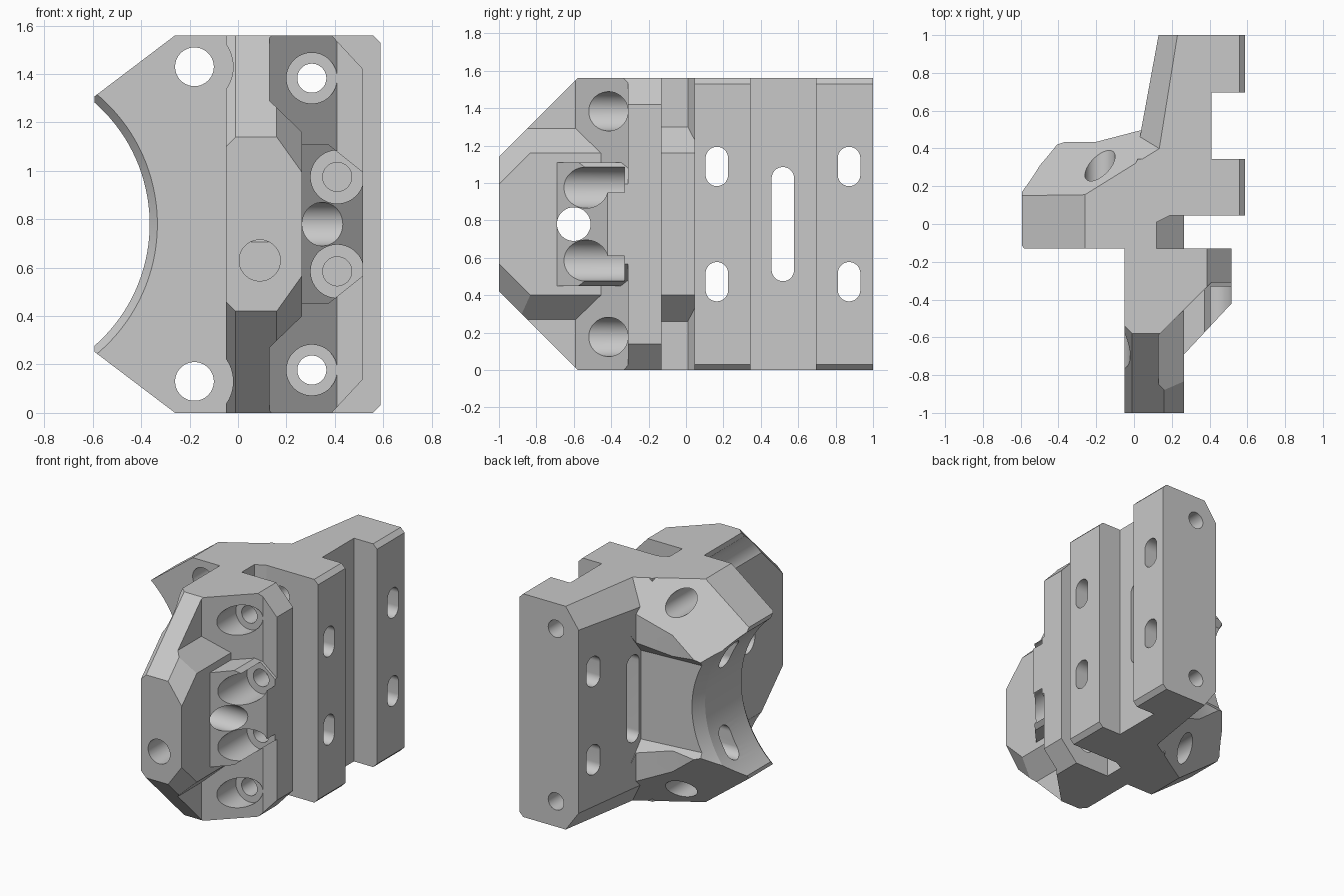
import bpy, bmesh, math
from mathutils import Vector, Matrix

cube = bpy.data.objects.get("Cube")
if cube:
    bpy.data.objects.remove(cube, do_unlink=True)

H = 1.56
MID = H / 2
grey = bpy.data.materials.new("light_grey")
grey.use_nodes = True
grey.diffuse_color = (0.58, 0.58, 0.58, 1)
grey.node_tree.nodes["Principled BSDF"].inputs["Base Color"].default_value = (0.58, 0.58, 0.58, 1)


def to_object(bm, name):
    bmesh.ops.recalc_face_normals(bm, faces=bm.faces)
    mesh = bpy.data.meshes.new(name)
    bm.to_mesh(mesh)
    bm.free()
    mesh.materials.append(grey)
    ob = bpy.data.objects.new(name, mesh)
    bpy.context.collection.objects.link(ob)
    return ob


def prism(name, points, lo, hi, axis="z", planes=()):
    """Extrude a profile along an axis, then trim it by planes mirrored about mid height."""
    place = {"z": lambda a, b, t: (a, b, t),
             "y": lambda a, b, t: (a, t, b),
             "x": lambda a, b, t: (t, a, b)}[axis]
    bm = bmesh.new()
    face = bm.faces.new([bm.verts.new(place(a, b, lo)) for a, b in points])
    ext = bmesh.ops.extrude_face_region(bm, geom=[face])
    moved = [g for g in ext["geom"] if isinstance(g, bmesh.types.BMVert)]
    bmesh.ops.translate(bm, verts=moved, vec=place(0, 0, hi - lo))
    bmesh.ops.recalc_face_normals(bm, faces=bm.faces)
    for co, no in planes:
        for flip in (False, True):
            c, n = Vector(co), Vector(no)
            if flip:
                c.z, n.z = H - c.z, -n.z
            bmesh.ops.bisect_plane(bm, geom=bm.verts[:] + bm.edges[:] + bm.faces[:],
                                   plane_co=c, plane_no=n, clear_outer=True)
            rim = [e for e in bm.edges if e.is_boundary]
            if rim:
                bmesh.ops.holes_fill(bm, edges=rim, sides=0)
    return to_object(bm, name)


def round_y(x, z, profile, segments=48):
    """Solid turned about a line along y; the profile lists (radius, y)."""
    bm = bmesh.new()
    rings = []
    for r, y in profile:
        ring = []
        for i in range(segments):
            a = math.tau * (i + 0.5) / segments
            ring.append(bm.verts.new((x + r * math.cos(a), y, z + r * math.sin(a))))
        rings.append(ring)
    for low, high in zip(rings, rings[1:]):
        for i in range(segments):
            j = (i + 1) % segments
            bm.faces.new((low[i], low[j], high[j], high[i]))
    bm.faces.new(rings[0])
    bm.faces.new(rings[-1])
    return to_object(bm, "hole_cutter")


def slot_x(y, z, r, half=0.0):
    """Rounded slot running right through along x."""
    pts = []
    for i in range(50):
        end, step = divmod(i, 25)
        a = math.pi * (end + step / 24)
        if half == 0 and step == 24:
            continue
        pts.append((y + r * math.cos(a), z + r * math.sin(a) + (half if end == 0 else -half)))
    return prism("slot_cutter", pts, -0.9, 0.9, "x")


def combine(target, other, operation):
    mod = target.modifiers.new("combine", "BOOLEAN")
    mod.operation, mod.solver, mod.object = operation, "EXACT", other
    bpy.context.view_layer.objects.active = target
    bpy.ops.object.modifier_apply(modifier=mod.name)
    bpy.data.objects.remove(other, do_unlink=True)


# Trim planes
nose = [((0, -1, 1.14), (0, -1, 1)), ((-0.05, -1, 1.10), (-1, -1, 1))]
nose_side = [((0.16, -1, 1.14), (0.14, -0.10, 0.10))]
clamp_corner = [((0.517, 0, 1.42), (0.14, 0, 0.13))]
block_corner = [((0.41, 0, 1.08), (0.08, 0, 0.10))]
rail_corner = [((0.588, 0, 1.53), (1, 0, 1))]
edge_a, edge_b, edge_c = Vector((0.23, 1, H)), Vector((0.15, 0.5, H)), Vector((0.13, 1, 1.42))
arm_no = (edge_b - edge_a).cross(edge_c - edge_a)
if arm_no.x > 0:
    arm_no.negate()
wing_planes = [((-0.26, 0.155, H), (-0.62, 1, 0.8)), ((-0.26, 0, H), (-0.25, 0, 0.33))]

# Front block with sloped screw pockets
body = prism("bracket_body", [(-0.05, -1), (0.13, -1), (0.13, -0.59), (0.41, -0.31), (0.517, -0.31),
                              (0.517, -0.13), (-0.05, -0.13)], 0, H, planes=nose + clamp_corner)

parts = [
    # Central rib through the nose and groove
    prism("rib", [(-0.05, 0.26), (0.12, 0.26), (0.265, 0.40), (0.265, 1.16), (0.12, 1.30), (-0.05, 1.30)],
          -1, 0.1, "y", nose + nose_side),
    # Raised middle block holding the paired screws
    prism("screw_block", [(0.1, -0.69), (0.265, -0.69), (0.517, -0.42), (0.517, -0.15), (0.1, -0.15)],
          0.45, 1.11, planes=block_corner),
    # Spine with the first rail
    prism("front_rail", [(-0.05, -0.2), (0.12, -0.2), (0.12, 0.045), (0.588, 0.045), (0.588, 0.345),
                         (0.02, 0.345), (-0.05, 0.2)], 0, H, planes=rail_corner),
    # Rear arm with the second rail
    prism("rear_arm", [(0.01, 0.32), (0.41, 0.32), (0.41, 0.695), (0.588, 0.695), (0.588, 1), (0.13, 1),
                       (0.04, 0.51)], 0, H, planes=rail_corner + [(edge_a, arm_no)]),
    # Side wing
    prism("wing", [(-0.592, -0.13), (0.1, -0.13), (0.1, 0), (0.3, 0.1), (0.3, 0.5), (0.05, 0.5),
                   (-0.2, 0.435), (-0.592, 0.435)], 0, H, planes=wing_planes),
]
for part in parts:
    combine(body, part, "UNION")

# Short slots through both rails, long slot and cross hole
cutters = [slot_x(y, MID + s * 0.308, 0.06, 0.045) for s in (-1, 1) for y in (0.165, 0.872)]
cutters += [slot_x(-0.6, MID, 0.09), slot_x(0.518, MID, 0.06, 0.245)]

# Screw holes mirrored about mid height
for s in (-1, 1):
    cutters += [
        round_y(-0.18, MID + s * 0.65, [(0.16, -1.2), (0.16, -0.13), (0.08, -0.13), (0.08, 1.2)]),
        round_y(0.305, MID + s * 0.603, [(0.105, -1.2), (0.105, -0.31), (0.06, -0.31), (0.06, 1.2)]),
        round_y(0.41, MID + s * 0.195, [(0.11, -1.2), (0.11, -0.33), (0.06, -0.33), (0.06, -0.2)]),
    ]

# Blind nose hole
cutters.append(round_y(0.09, 0.63, [(0.085, -1.2), (0.085, -0.55)]))

# Shallow recess behind the wing, flaring outward
bm = bmesh.new()
for s in (-1, 1):
    for x, y, dz in ((-0.7, 0.37, 0.30), (0.04, 0.44, 0.31), (-0.7, 0.62, 0.52), (0.05, 0.60, 0.52)):
        bm.verts.new((x, y, MID + s * dz))
bmesh.ops.convex_hull(bm, input=bm.verts)
cutters.append(to_object(bm, "recess_cutter"))

# Large concave saddle with chamfered rims
cutters.append(round_y(-1.033, MID, [(0.70, -0.5), (0.70, -0.13), (0.668, -0.09), (0.668, 0.31),
                                     (0.72, 0.45), (0.72, 1.2)], 128))
for cutter in cutters:
    combine(body, cutter, "DIFFERENCE")

# Smooth the bores, keep the edges sharp
for ob in bpy.context.selected_objects:
    ob.select_set(False)
body.select_set(True)
bpy.context.view_layer.objects.active = body
bpy.ops.object.shade_smooth_by_angle(angle=math.radians(20))
